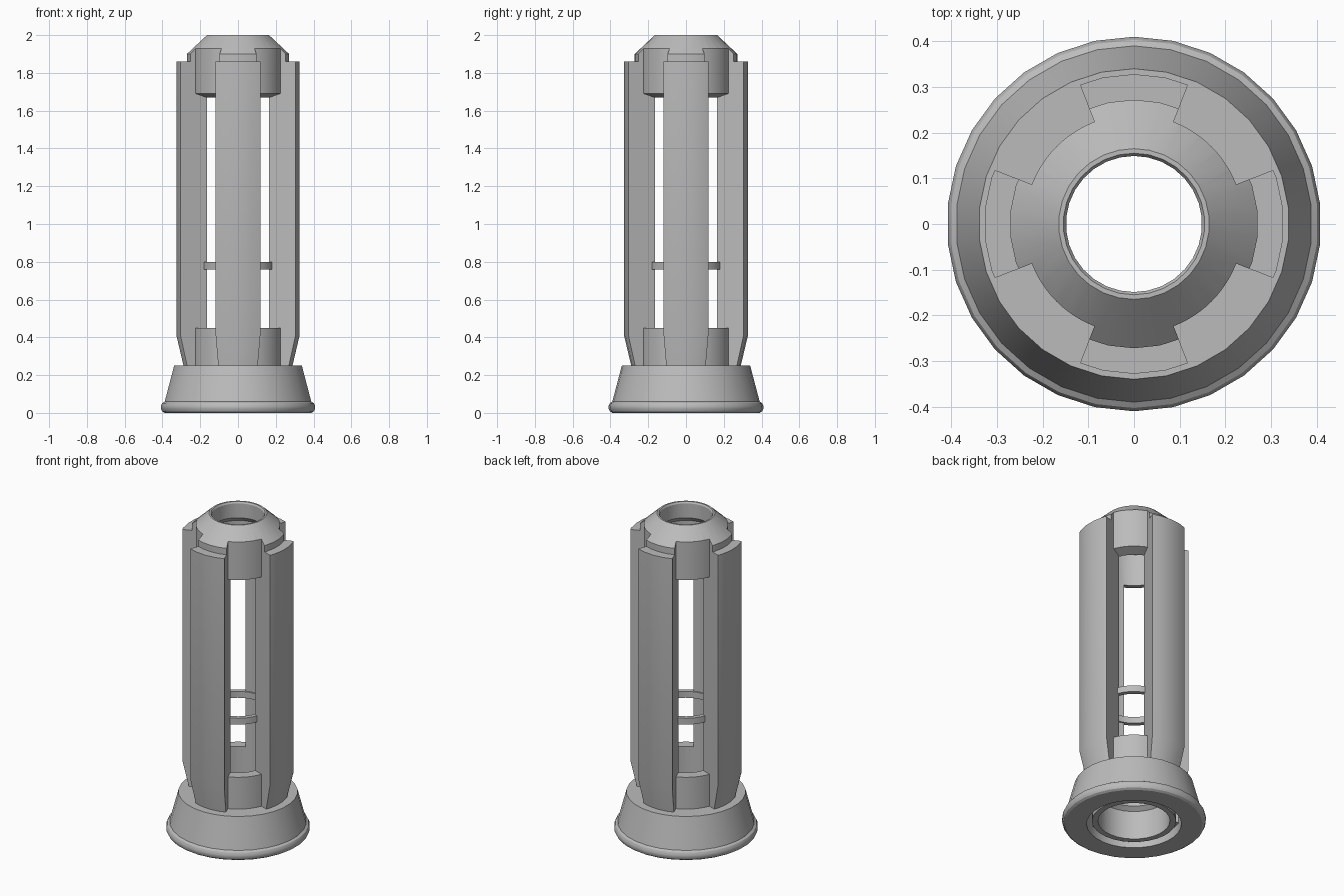
import bpy, bmesh, math

if "Cube" in bpy.data.objects:
    bpy.data.objects.remove(bpy.data.objects["Cube"])

grey = bpy.data.materials.new("plain_grey")
grey.diffuse_color = (0.5, 0.5, 0.5, 1)
grey.use_nodes = True
grey.node_tree.nodes["Principled BSDF"].inputs["Base Color"].default_value = grey.diffuse_color


def add_sector(bm, profile, start, sweep, steps):
    """Sweep a closed (radius, z) profile round z; caps the ends unless it is a full turn."""
    full = abs(sweep - 360) < 1e-6
    rings = []
    for i in range(steps if full else steps + 1):
        a = math.radians(start + sweep * i / steps)
        rings.append([bm.verts.new((r * math.cos(a), r * math.sin(a), z)) for r, z in profile])
    n = len(profile)
    for i in range(steps):
        p, q = rings[i], rings[(i + 1) % len(rings)]
        for j in range(n):
            k = (j + 1) % n
            bm.faces.new((p[j], q[j], q[k], p[k]))
    if not full:
        bm.faces.new(rings[0])
        bm.faces.new(rings[-1][::-1])


def make(name, sectors):
    bm = bmesh.new()
    for s in sectors:
        add_sector(bm, *s)
    bmesh.ops.recalc_face_normals(bm, faces=bm.faces[:])
    me = bpy.data.meshes.new(name)
    bm.to_mesh(me)
    bm.free()
    me.materials.append(grey)
    ob = bpy.data.objects.new(name, me)
    bpy.context.collection.objects.link(ob)
    return ob


def smooth(ob, angle):
    bpy.ops.object.select_all(action='DESELECT')
    ob.select_set(True)
    bpy.context.view_layer.objects.active = ob
    bpy.ops.object.shade_smooth_by_angle(angle=math.radians(angle))


# Flared hollow foot with a rounded bead at the bottom
foot = make("foot", [([
    (0.27, 0), (0.39, 0), (0.403, 0.008), (0.41, 0.022), (0.41, 0.038),
    (0.403, 0.052), (0.39, 0.06), (0.34, 0.25), (0.235, 0.25), (0.235, 0.22),
    (0.27, 0.22)], 90, 360, 30)])
smooth(foot, 30)

# Full tube, including the stepped and coned top
body = make("cage_body", [([
    (0.205, 0.02), (0.24, 0.02), (0.24, 0.06), (0.28, 0.06), (0.29, 0.25),
    (0.328, 0.41), (0.328, 1.86), (0.272, 1.86), (0.272, 1.90), (0.165, 2.0),
    (0.155, 2.0), (0.149, 1.99), (0.149, 1.90), (0.177, 1.87), (0.177, 0.22),
    (0.205, 0.20)], 90, 360, 30)])

# Four diagonal cutters leave the ribs, the windows and the recessed collars
half_rib = 21.2
cut_profile = [
    (0.10, 0.45), (0.24, 0.45), (0.24, -0.1), (0.5, -0.1), (0.5, 2.1),
    (0.24, 2.1), (0.24, 1.69), (0.10, 1.645)]
cutter = make("window_cutter", [
    (cut_profile, 90 * i + half_rib, 90 - 2 * half_rib, 12) for i in range(4)])
cutter.hide_render = True
cutter.hide_viewport = True

mod = body.modifiers.new("windows", 'BOOLEAN')
mod.operation = 'DIFFERENCE'
mod.solver = 'EXACT'
mod.object = cutter
bpy.context.view_layer.update()
deps = bpy.context.evaluated_depsgraph_get()
cut_mesh = bpy.data.meshes.new_from_object(body.evaluated_get(deps))
body.modifiers.clear()
body.data = cut_mesh
bpy.data.objects.remove(cutter)
smooth(body, 25)

# Thin ring joining the ribs at mid height
ring = make("brace_ring", [([
    (0.168, 0.76), (0.195, 0.76), (0.195, 0.80), (0.168, 0.80)], 90, 360, 30)])
smooth(ring, 30)
